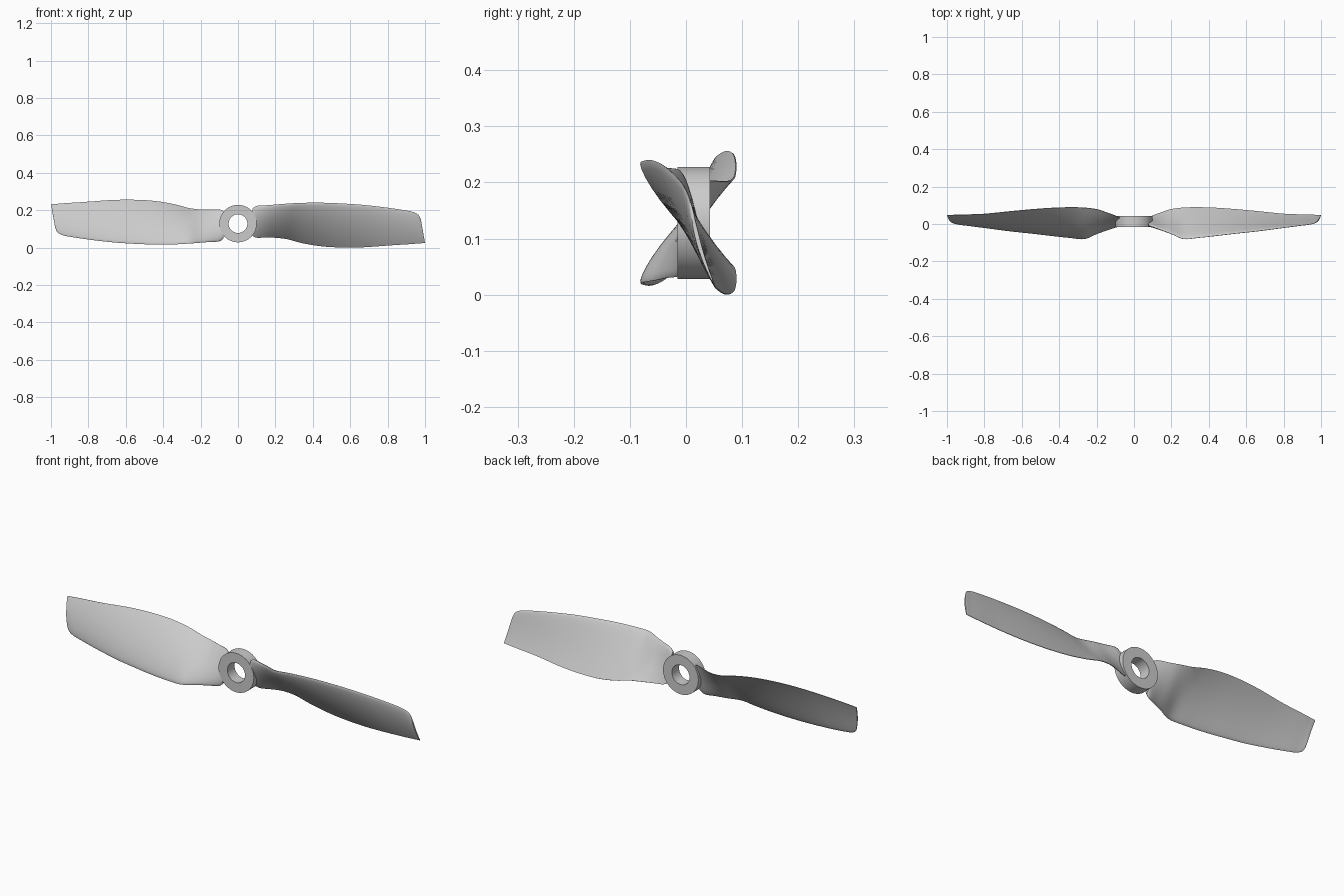
import bpy, bmesh, math

if "Cube" in bpy.data.objects:
    bpy.data.objects.remove(bpy.data.objects["Cube"])

CZ = 0.128  # height of the shaft axis


def make_object(name, bm, angle=40):
    bmesh.ops.recalc_face_normals(bm, faces=bm.faces)
    me = bpy.data.meshes.new(name)
    bm.to_mesh(me)
    bm.free()
    ob = bpy.data.objects.new(name, me)
    bpy.context.collection.objects.link(ob)
    ob.location = (0, 0, CZ)
    bpy.ops.object.select_all(action='DESELECT')
    ob.select_set(True)
    bpy.context.view_layer.objects.active = ob
    bpy.ops.object.shade_smooth_by_angle(angle=math.radians(angle))
    return ob


def loft(bm, rings, closed=False):
    vs = [[bm.verts.new(p) for p in r] for r in rings]
    n = len(vs[0])
    pairs = list(zip(vs, vs[1:])) + ([(vs[-1], vs[0])] if closed else [])
    for a, b in pairs:
        for i in range(n):
            j = (i + 1) % n
            bm.faces.new((a[i], a[j], b[j], b[i]))
    if not closed:
        bm.faces.new(vs[0])
        bm.faces.new(vs[-1])


# Hub: a ring around the y axis
profile = [(0.05, -0.015), (0.1, -0.015), (0.1, 0.043), (0.05, 0.043)]
N = 72
bm = bmesh.new()
loft(bm, [[(r * math.cos(2 * math.pi * i / N), y, r * math.sin(2 * math.pi * i / N))
           for r, y in profile] for i in range(N)], closed=True)
make_object("hub", bm)

# Blade stations: leading edge x y z, trailing edge x y z, thickness
stations = [
    (.078, -.008, .207, .078, .035, .062, .022),
    (.100, -.015, .223, .100, .045, .053, .024),
    (.150, -.034, .226, .150, .063, .054, .023),
    (.200, -.053, .230, .200, .079, .053, .022),
    (.265, -.080, .235, .265, .087, .045, .021),
    (.340, -.074, .239, .340, .089, .025, .020),
    (.440, -.063, .240, .440, .086, .008, .019),
    (.550, -.050, .236, .550, .078, .001, .018),
    (.670, -.037, .228, .670, .067, .002, .016),
    (.800, -.020, .213, .800, .054, .011, .013),
    (.900, -.007, .198, .910, .050, .018, .011),
    (.933, -.003, .191, .950, .049, .021, .010),
    (.957, .002, .181, .975, .048, .023, .009),
    (.971, .007, .166, .988, .048, .024, .008),
    (.979, .012, .142, 1.00, .047, .025, .007),
]


def catmull(a, b, c, d, t):
    return [0.5 * (2 * q + (r - p) * t + (2 * p - 5 * q + 4 * r - s) * t * t
                   + (3 * q - p - 3 * r + s) * t ** 3) for p, q, r, s in zip(a, b, c, d)]


def section(st, steps=14):
    """Cambered aerofoil between the two edges, bulging to the front."""
    xl, yl, zl, xt, yt, zt, th = st
    dy, dz = yt - yl, zt - zl
    length = math.hypot(dy, dz)
    ny, nz = dz / length, -dy / length

    def point(s, side):
        half = 5 * th * (.2969 * math.sqrt(s) - .126 * s - .3516 * s ** 2
                         + .2843 * s ** 3 - .1015 * s ** 4) + .001 * s
        off = 4 * .035 * length * s * (1 - s) + side * half
        return (xl + (xt - xl) * s, yl + dy * s + ny * off, zl + dz * s + nz * off - CZ)

    ss = [(1 - math.cos(math.pi * i / steps)) / 2 for i in range(steps + 1)]
    return [point(s, 1) for s in ss] + [point(s, -1) for s in reversed(ss[1:])]


# Blades: one lofted mesh, the second turned half way round the shaft
rings = []
last = len(stations) - 1
for i in range(last):
    quad = [stations[min(max(k, 0), last)] for k in range(i - 1, i + 3)]
    rings += [section(catmull(*quad, t / 4)) for t in range(4)]
rings.append(section(stations[-1]))
bm = bmesh.new()
loft(bm, rings)
right = make_object("right_blade", bm)
left = right.copy()
left.name = "left_blade"
left.rotation_euler = (0, math.pi, 0)
bpy.context.collection.objects.link(left)
